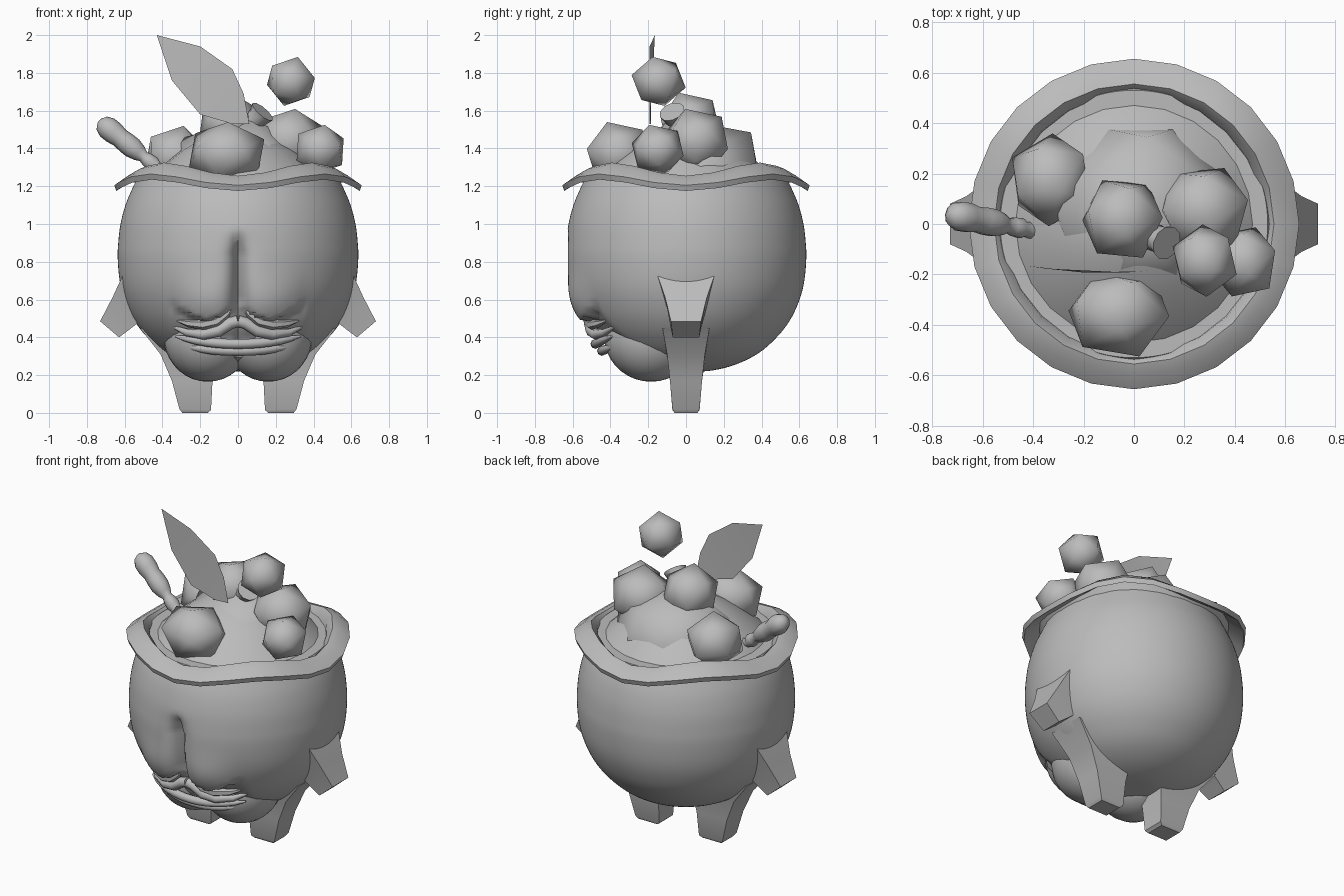
import bpy, bmesh, math
from mathutils import Vector

if "Cube" in bpy.data.objects:
    bpy.data.objects.remove(bpy.data.objects["Cube"])

clay = bpy.data.materials.new("plain grey")
clay.diffuse_color = (0.5, 0.5, 0.5, 1)
clay.use_nodes = True
clay.node_tree.nodes["Principled BSDF"].inputs["Base Color"].default_value = clay.diffuse_color


def add(name, bm, angle=40):
    bmesh.ops.recalc_face_normals(bm, faces=bm.faces)
    me = bpy.data.meshes.new(name)
    bm.to_mesh(me)
    bm.free()
    ob = bpy.data.objects.new(name, me)
    bpy.context.collection.objects.link(ob)
    me.materials.append(clay)
    bpy.ops.object.select_all(action='DESELECT')
    ob.select_set(True)
    bpy.context.view_layer.objects.active = ob
    bpy.ops.object.shade_smooth_by_angle(angle=math.radians(angle))
    return ob


def loft(rings, closed=False, caps=True):
    """Skin a list of equally long point rings."""
    bm = bmesh.new()
    vs = [[bm.verts.new(p) for p in r] for r in rings]
    n = len(vs[0])
    pairs = list(zip(vs, vs[1:])) + ([(vs[-1], vs[0])] if closed else [])
    for a, b in pairs:
        for i in range(n):
            j = (i + 1) % n
            bm.faces.new((a[i], a[j], b[j], b[i]))
    if caps and not closed:
        bm.faces.new(vs[0])
        bm.faces.new(vs[-1])
    return bm


def circle(r, z, n, wave=0.0):
    return [(r * math.cos(t), r * math.sin(t), z - wave * math.cos(4 * t))
            for t in (2 * math.pi * i / n for i in range(n))]


def ellipsoid(name, c, r, u=28, v=18):
    bm = bmesh.new()
    bmesh.ops.create_uvsphere(bm, u_segments=u, v_segments=v, radius=1)
    for p in bm.verts:
        p.co = [c[k] + p.co[k] * r[k] for k in range(3)]
    return add(name, bm)


def tube(name, pts, radii, n=8):
    """Round tube through points with varying radius."""
    pts = [Vector(p) for p in pts]
    rings = []
    for i, p in enumerate(pts):
        d = (pts[min(i + 1, len(pts) - 1)] - pts[max(i - 1, 0)]).normalized()
        a = d.cross(Vector((0, 1, 0))).normalized()
        b = d.cross(a)
        rings.append([p + radii[i] * (a * math.cos(t) + b * math.sin(t))
                      for t in (2 * math.pi * k / n for k in range(n))])
    return add(name, loft(rings), 50)


# Round pot body; the front is shaped into two cheek lobes over a recessed mouth
profile = [(.03, .22), (.12, .222), (.23, .245), (.33, .285), (.41, .335),
           (.48, .40), (.53, .46), (.572, .53), (.608, .62), (.628, .71),
           (.637, .82), (.634, .9), (.622, 1.0), (.596, 1.1), (.563, 1.18), (.53, 1.25)]
P = [Vector(p) for p in profile]
fine = []
for i in range(len(P) - 1):
    p0, p1, p2, p3 = P[max(i - 1, 0)], P[i], P[i + 1], P[min(i + 2, len(P) - 1)]
    for t in (0, .25, .5, .75):
        fine.append(.5 * (2 * p1 + (p2 - p0) * t + (2 * p0 - 5 * p1 + 4 * p2 - p3) * t * t
                          + (3 * p1 - p0 - 3 * p2 + p3) * t ** 3))
bm = loft([circle(p[0], p[1], 144) for p in fine + P[-1:]])
for v in bm.verts:
    x, y, z = v.co
    if y < 0 and abs(x) < .42 and .3 < z < 1.1:
        ax = abs(x)
        depth = .12 * math.exp(-ax / .03) * max(0, min(1, (.96 - z) / .12))
        lobe_bottom = .49 + 3 * (ax - .17) ** 2
        if z < lobe_bottom:
            depth = max(depth * .6, .05 * max(0, 1 - (ax / .36) ** 4) * min(1, (z - .3) / .1))
        elif ax < .36:
            depth -= .035 * math.sin(math.pi * min(1, ax / .36)) * math.exp(-((z - .55) / .15) ** 2)
        v.co.y += depth
add("pot_body", bm, 60)

# Wavy rim: underside, outer edge, top, inner wall
rim = [(.52, 1.20, .02), (.555, 1.265, .035), (.645, 1.205, .03), (.655, 1.235, .03),
       (.60, 1.275, .035), (.555, 1.29, .035), (.52, 1.25, .03), (.505, 1.17, 0)]
add("rim", loft([circle(r, z, 24, w) for r, z, w in rim], closed=True), 35)

# Filling dome
add("filling", loft([circle(r, z, 24) for r, z in
                     ((.53, 1.19), (.47, 1.25), (.4, 1.31), (.3, 1.39), (.15, 1.48), (.02, 1.51))]))


def ball(name, c, r, turn=0.0):
    bm = bmesh.new()
    bmesh.ops.create_icosphere(bm, subdivisions=1, radius=1)
    ca, sa = math.cos(turn), math.sin(turn)
    for v in bm.verts:
        x, y, z = v.co
        y, z = y * .94 - z * .34, y * .34 + z * .94
        x, y = x * ca - y * sa, x * sa + y * ca
        v.co = (c[0] + x * r[0], c[1] + y * r[1], c[2] + z * r[2])
    add(name, bm, 180)


# Berries, one of them floating above the mound
ball("mound", (.02, .05, 1.24), (.43, .42, .345), .3)
ball("berry_top", (-.045, .02, 1.535), (.175, .175, .17), .2)
ball("berry_left", (-.33, .175, 1.36), (.175, .19, .17), .8)
ball("berry_right", (.275, .055, 1.44), (.2, .19, .18), .4)
ball("berry_front", (-.06, -.355, 1.375), (.22, .185, .175), .1)
ball("berry_small", (.435, -.15, 1.395), (.145, .15, .138), .5)
ball("berry_floating", (.28, -.145, 1.755), (.138, .148, .138), .9)

# Stem
tube("stem", [(.04, -.04, 1.52), (.10, -.06, 1.56), (.13, -.075, 1.595)],
     [.05, .055, .07], 10)

# Pointed leaf, slightly curved
bm = bmesh.new()
edge = [(-.43, 2.0), (-.35, 1.76), (-.20, 1.58), (-.03, 1.53), (.06, 1.53),
        (.03, 1.69), (-.03, 1.82), (-.20, 1.94)]
front = [bm.verts.new((x, -.165 - .03 * math.sin(max(0, (x + .43)) * 5), z)) for x, z in edge]
for a, b, c, d in ((0, 1, 7, 7), (1, 2, 6, 7), (2, 3, 5, 6), (3, 4, 5, 5)):
    bm.faces.new([front[k] for k in dict.fromkeys((a, b, c, d))])
bmesh.ops.solidify(bm, geom=bm.faces[:], thickness=.012)
add("leaf", bm, 40)

# Knobbly spoon handle
a, b = Vector((-.735, .04, 1.545)), Vector((-.38, -.03, 1.26))
steps = [(0, .015), (.04, .045), (.12, .06), (.22, .06), (.31, .052), (.4, .056),
         (.5, .056), (.6, .044), (.66, .03), (.72, .038), (.8, .042), (.86, .03), (1, .045)]
tube("spoon_handle", [a.lerp(b, t) for t, r in steps], [r for t, r in steps], 10)

# Paired parts
for side, s in (("left", -1), ("right", 1)):
    # Chin lobe
    ellipsoid("chin_" + side, (s * .16, -.185, .41), (.235, .25, .245))
    # Arm: four-sided tapered stub
    rings = []
    for top, bot, w, wb in (((.55, .84), (.40, .52), .19, .10),
                            ((.605, .74), (.50, .50), .155, .09),
                            ((.665, .61), (.57, .445), .11, .08),
                            ((.73, .485), (.63, .40), .08, .07)):
        rings.append([(s * top[0], -w, top[1]), (s * top[0], w, top[1]),
                      (s * bot[0], wb, bot[1]), (s * bot[0], -wb, bot[1])])
    add("arm_" + side, loft(rings), 30)
    # Leg: four-sided, flaring outward into the body
    rings = []
    for z, zo, xi, xo, w in ((0, 0, .16, .295, .06), (.015, .02, .143, .31, .072),
                             (.17, .17, .135, .35, .085), (.27, .31, .12, .41, .10),
                             (.36, .45, .10, .52, .125)):
        rings.append([(s * xi, -w, z), (s * xo, -w, zo), (s * xo, w, zo), (s * xi, w, z)])
    add("leg_" + side, loft(rings), 30)
    # Teeth crescent under the cheek
    path = [(.33, .49), (.26, .472), (.18, .467), (.11, .485), (.06, .525), (.02, .575)]
    tube("teeth_" + side, [(s * x, -math.sqrt(.53 ** 2 - x * x), z) for x, z in path],
         [.004, .02, .027, .026, .02, .006], 6)
    # Upper lip swept to the middle
    path = [(.34, .455), (.27, .425), (.18, .415), (.1, .435), (.04, .475), (0, .485)]
    tube("upper_lip_" + side, [(s * x, -math.sqrt(.51 ** 2 - x * x), z) for x, z in path],
         [.008, .02, .028, .032, .032, .032], 8)

# Lower lip ridges
for name, z0, rad, half, lift in (("lower_lip", .365, .48, .33, .04),
                                  ("lip_fold", .328, .445, .28, .025)):
    xs = [half * k / 6 for k in range(-6, 7)]
    tube(name, [(x, -math.sqrt(rad ** 2 - .7 * x * x), z0 + lift * (x / half) ** 2) for x in xs],
         [.006 + .02 * (1 - (x / half) ** 4) for x in xs], 8)
